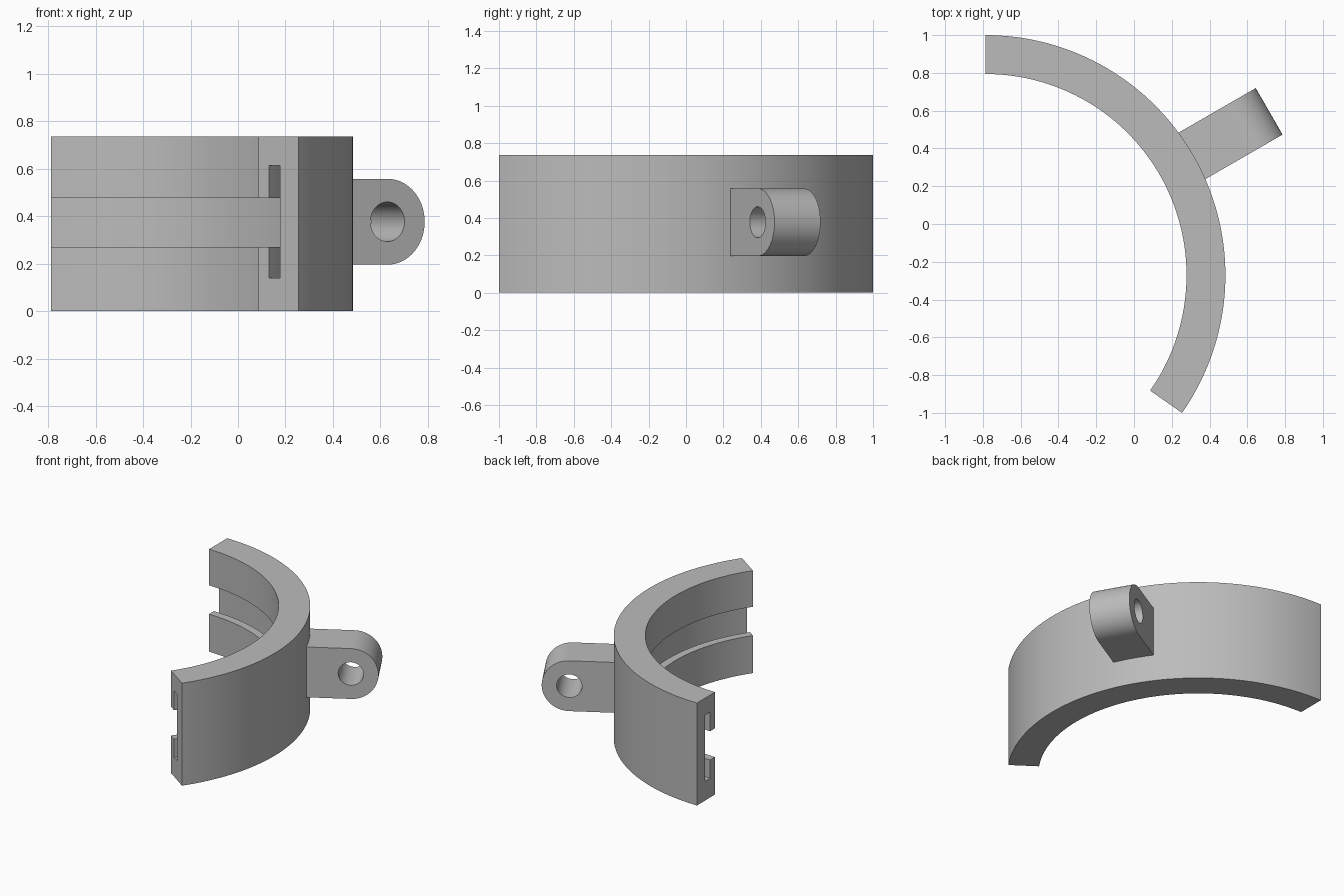
import bpy, bmesh
from math import pi, sin, cos, atan2, radians
from mathutils import Matrix, Vector

default = bpy.data.objects.get("Cube")
if default:
    bpy.data.objects.remove(default, do_unlink=True)

# Single grey material
GREY = (0.5, 0.5, 0.5, 1)
mat = bpy.data.materials.new("plain grey")
mat.use_nodes = True
mat.diffuse_color = GREY
mat.node_tree.nodes["Principled BSDF"].inputs["Base Color"].default_value = GREY

CENTRE = Vector((-0.787, -0.271, 0))   # axis of the arc
R_IN, R_OUT, HEIGHT = 1.065, 1.271, 0.737


def finish(bm, name):
    bmesh.ops.recalc_face_normals(bm, faces=bm.faces)
    mesh = bpy.data.meshes.new(name)
    bm.to_mesh(mesh)
    bm.free()
    mesh.materials.append(mat)
    ob = bpy.data.objects.new(name, mesh)
    bpy.context.collection.objects.link(ob)
    bpy.ops.object.select_all(action="DESELECT")
    ob.select_set(True)
    bpy.context.view_layer.objects.active = ob
    bpy.ops.object.shade_smooth_by_angle(angle=radians(30))
    return ob


def join_loops(bm, loops, closed=False):
    """Quads between neighbouring closed loops of vertices."""
    pairs = list(zip(loops, loops[1:]))
    if closed:
        pairs.append((loops[-1], loops[0]))
    for a, b in pairs:
        for i in range(len(a)):
            j = (i + 1) % len(a)
            bm.faces.new((a[i], a[j], b[j], b[i]))


# Curved clamp band: section with a T-shaped slot on the inside, swept along the arc
slot_lo, slot_hi = 0.27, 0.477      # slot mouth
cut_lo, cut_hi = 0.139, 0.615       # wider undercut
r_a, r_b = 1.121, 1.178             # undercut depth range
section = [(R_IN, 0), (R_OUT, 0), (R_OUT, HEIGHT), (R_IN, HEIGHT),
           (R_IN, slot_hi), (r_a, slot_hi), (r_a, cut_hi), (r_b, cut_hi),
           (r_b, cut_lo), (r_a, cut_lo), (r_a, slot_lo), (R_IN, slot_lo)]
START, END, STEPS = radians(-35), radians(90), 100
bm = bmesh.new()
loops = []
for k in range(STEPS + 1):
    a = START + (END - START) * k / STEPS
    loops.append([bm.verts.new(CENTRE + Vector((r * cos(a), r * sin(a), z)))
                  for r, z in section])
join_loops(bm, loops)
bm.faces.new(loops[0])
bm.faces.new(loops[-1])
finish(bm, "curved_band")

# Mounting lug: rounded plate with a through hole, pointing outward at 30 degrees
LUG_R, HOLE_R, HALF_T = 0.181, 0.083, 0.142
EYE, ROOT = 1.554, 0.324            # eye distance from the axis, length back to the root
corner = pi - atan2(LUG_R, ROOT)
angles = sorted([2 * pi * i / 72 for i in range(72)] + [corner, 2 * pi - corner])


def rim(a):
    """Lug outline: half circle outside, rectangle toward the band."""
    c, s = cos(a), sin(a)
    if c >= 0:
        return LUG_R * c, LUG_R * s
    k = min(ROOT / -c, LUG_R / max(abs(s), 1e-6))
    return k * c, k * s


def hole(a):
    return HOLE_R * cos(a), HOLE_R * sin(a)


bm = bmesh.new()
loops = []
for outline, side in ((rim, -1), (rim, 1), (hole, 1), (hole, -1)):
    pts = [outline(a) for a in angles]
    loops.append([bm.verts.new((EYE + u, side * HALF_T, v)) for u, v in pts])
join_loops(bm, loops, closed=True)
place = Matrix.Translation(CENTRE + Vector((0, 0, 0.377))) @ Matrix.Rotation(radians(30), 4, "Z")
bmesh.ops.transform(bm, matrix=place, verts=bm.verts)
finish(bm, "mounting_lug")
